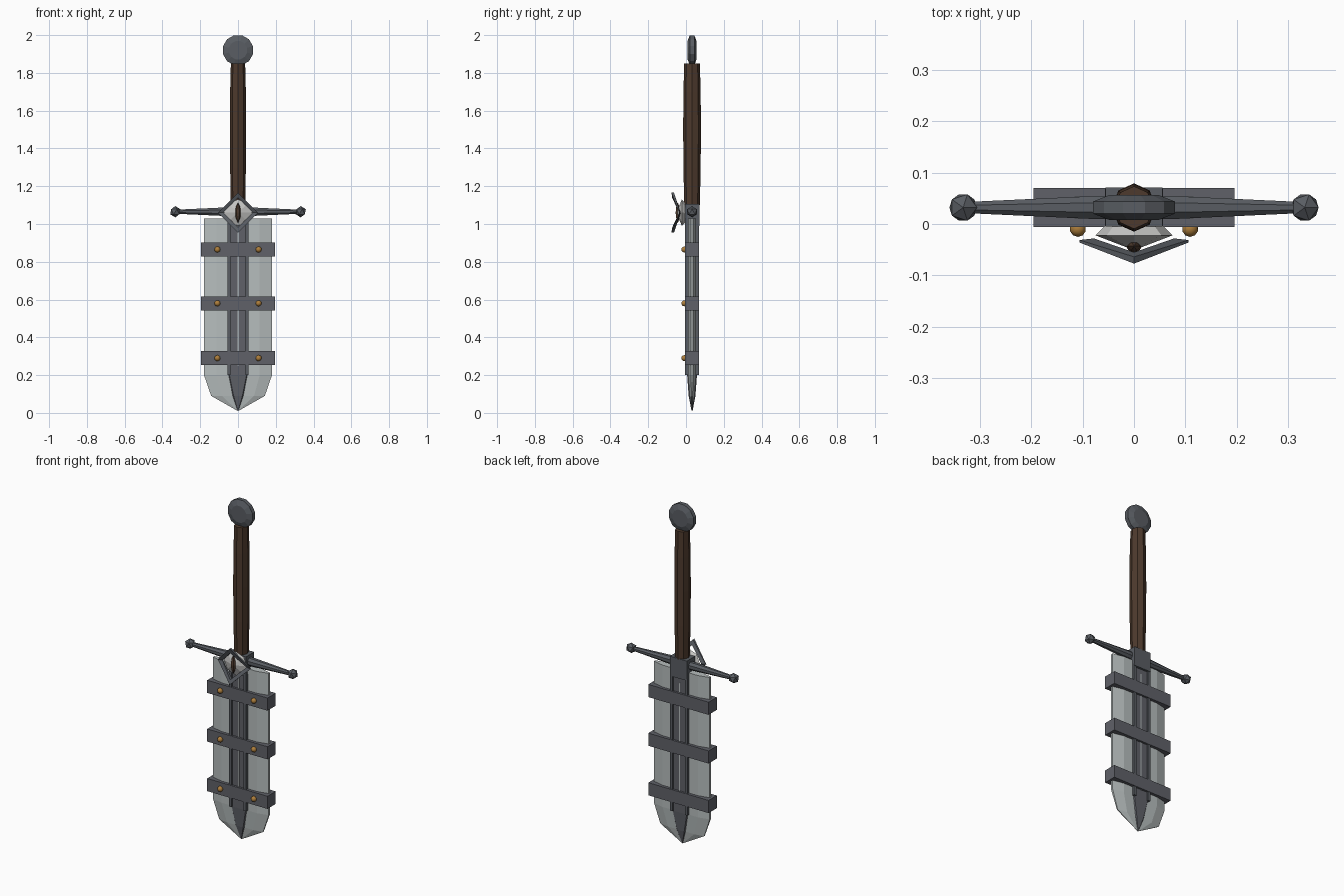
import bpy, bmesh, math
from mathutils import Matrix, Vector

if "Cube" in bpy.data.objects:
    bpy.data.objects.remove(bpy.data.objects["Cube"])

CY = 0.032  # depth of the sword's axis


def mat(name, rgb):
    m = bpy.data.materials.new(name)
    m.diffuse_color = (*rgb, 1)
    m.use_nodes = True
    m.node_tree.nodes["Principled BSDF"].inputs["Base Color"].default_value = m.diffuse_color
    return m


STEEL = mat("light steel", (0.47, 0.51, 0.51))
IRON = mat("dark iron", (0.115, 0.12, 0.14))
GUARD = mat("guard iron", (0.10, 0.11, 0.125))
WOOD = mat("brown leather", (0.075, 0.042, 0.026))
BRASS = mat("brass", (0.42, 0.21, 0.045))
GEM = mat("pale gem", (0.55, 0.55, 0.54))


def finish(name, bm, material):
    bmesh.ops.remove_doubles(bm, verts=bm.verts, dist=1e-5)
    bmesh.ops.recalc_face_normals(bm, faces=bm.faces)
    me = bpy.data.meshes.new(name)
    bm.to_mesh(me)
    bm.free()
    me.materials.append(material)
    ob = bpy.data.objects.new(name, me)
    bpy.context.collection.objects.link(ob)
    return ob


def loft(name, rings, material, closed=False):
    """Skin a list of equal-length point rings; cap the ends unless closed."""
    bm = bmesh.new()
    vs = [[bm.verts.new(p) for p in r] for r in rings]
    n = len(vs[0])
    for k in range(len(vs) if closed else len(vs) - 1):
        a, b = vs[k], vs[(k + 1) % len(vs)]
        for i in range(n):
            j = (i + 1) % n
            bm.faces.new((a[i], a[j], b[j], b[i]))
    if not closed:
        bm.faces.new(vs[0])
        bm.faces.new(vs[-1])
    return finish(name, bm, material)


def box(name, x, y, z, material):
    r = lambda h: [(x[0], y[0], h), (x[1], y[0], h), (x[1], y[1], h), (x[0], y[1], h)]
    return loft(name, [r(z[0]), r(z[1])], material)


def ball(name, pos, r, material, sub):
    bm = bmesh.new()
    bmesh.ops.create_icosphere(bm, subdivisions=sub, radius=r, matrix=Matrix.Translation(pos))
    return finish(name, bm, material)


def circle(n, rx, ry, off=0.0):
    return [(rx * math.cos(math.tau * (i + off) / n), ry * math.sin(math.tau * (i + off) / n))
            for i in range(n)]


def hexring(z, w, inner, t, edge):
    """Flat blade cross-section with bevelled sides."""
    return [(-w, CY - edge, z), (-inner, CY - t, z), (inner, CY - t, z), (w, CY - edge, z),
            (w, CY + edge, z), (inner, CY + t, z), (-inner, CY + t, z), (-w, CY + edge, z)]


# blade
loft("blade", [hexring(*s) for s in ((1.03, 0.18, 0.115, 0.021, 0.006), (0.2, 0.18, 0.115, 0.021, 0.006),
                                     (0.09, 0.142, 0.085, 0.013, 0.003),
                                     (0.01, 0.001, 0.0005, 0.001, 0.0005))], STEEL)

# dark centre strip that narrows to the tip
loft("centre_strip", [hexring(*s) for s in ((1.03, 0.05, 0.045, 0.026, 0.02), (0.2, 0.05, 0.045, 0.026, 0.02),
                                            (0.09, 0.028, 0.023, 0.018, 0.013),
                                            (0.012, 0.002, 0.001, 0.003, 0.002))], IRON)
for sx in (-1, 1):
    for sy in (-1, 1):
        xs = sorted((sx * 0.04, sx * 0.056))
        ys = sorted((CY + sy * 0.015, CY + sy * 0.036))
        box("strip_rail", xs, ys, (0.2, 1.0), GUARD)
# thin bright line down the strip
box("centre_line", (-0.003, 0.004), (CY - 0.028, CY + 0.028), (0.25, 0.96), STEEL)

# straps with front rivets
for z in (0.29, 0.58, 0.865):
    box("strap", (-0.195, 0.195), (-0.006, 0.07), (z - 0.037, z + 0.037), IRON)
    for x in (-0.109, 0.109):
        rivet = ball("rivet", (x, -0.009, z), 0.016, BRASS, 2)
        for p in rivet.data.polygons:
            p.use_smooth = True

# guard block, tapered cross bar and end knobs
box("guard_block", (-0.055, 0.055), (-0.005, 0.071), (0.99, 1.105), GUARD)
bar = [(-0.32, 0.012), (-0.08, 0.024), (0.08, 0.024), (0.32, 0.012)]
loft("cross_bar", [[(x, CY + a, 1.065 + b) for a, b in circle(8, r, r, 0.5)] for x, r in bar], GUARD)
for x in (-0.332, 0.332):
    ball("bar_knob", (x, CY, 1.065), 0.03, GUARD, 1)

# grip, slightly swollen in the middle
grip = [(1.1, 0.88), (1.3, 0.97), (1.5, 1.0), (1.7, 0.97), (1.85, 0.88)]
loft("grip", [[(a, CY + b, z) for a, b in circle(8, 0.043 * s, 0.047 * s)] for z, s in grip], WOOD)

# disc pommel
disc = [(-0.024, 0.05), (-0.012, 0.082), (0.012, 0.082), (0.024, 0.05)]
loft("pommel", [[(a, CY + y, 1.92 + b) for a, b in circle(12, r, r, 0.5)] for y, r in disc], GUARD)

# diamond eye frame: top and bottom corners lean forward, side corners lie back
EZ = 1.06
frame = []
for k in range(4):
    dx, dz = round(math.cos(k * math.pi / 2)), round(math.sin(k * math.pi / 2))
    y, t = (-0.077, 0.022) if dz else (-0.036, 0.008)
    ro, ri = 0.106, 0.078
    frame.append([(dx * ro, y, EZ + dz * ro), (dx * ri, y + 0.004, EZ + dz * ri),
                  (dx * ri, y + t, EZ + dz * ri), (dx * ro, y + t * 0.6, EZ + dz * ro)])
loft("eye_frame", frame, GUARD, closed=True)

# faceted gem and slit pupil
gem = [(0.0, 0.7), (-0.022, 1.0), (-0.05, 0.03)]
loft("eye_gem", [[(a, y, EZ + b) for a, b in circle(8, 0.075 * s, 0.07 * s)] for y, s in gem], GEM)
pupil = [(-0.052, 0.07), (-0.03, 0.7), (0.0, 1.0), (0.03, 0.7), (0.052, 0.07)]
loft("eye_pupil", [[(a, -0.043 + b, EZ + z) for a, b in circle(6, 0.016 * s, 0.014 * s)] for z, s in pupil], WOOD)
